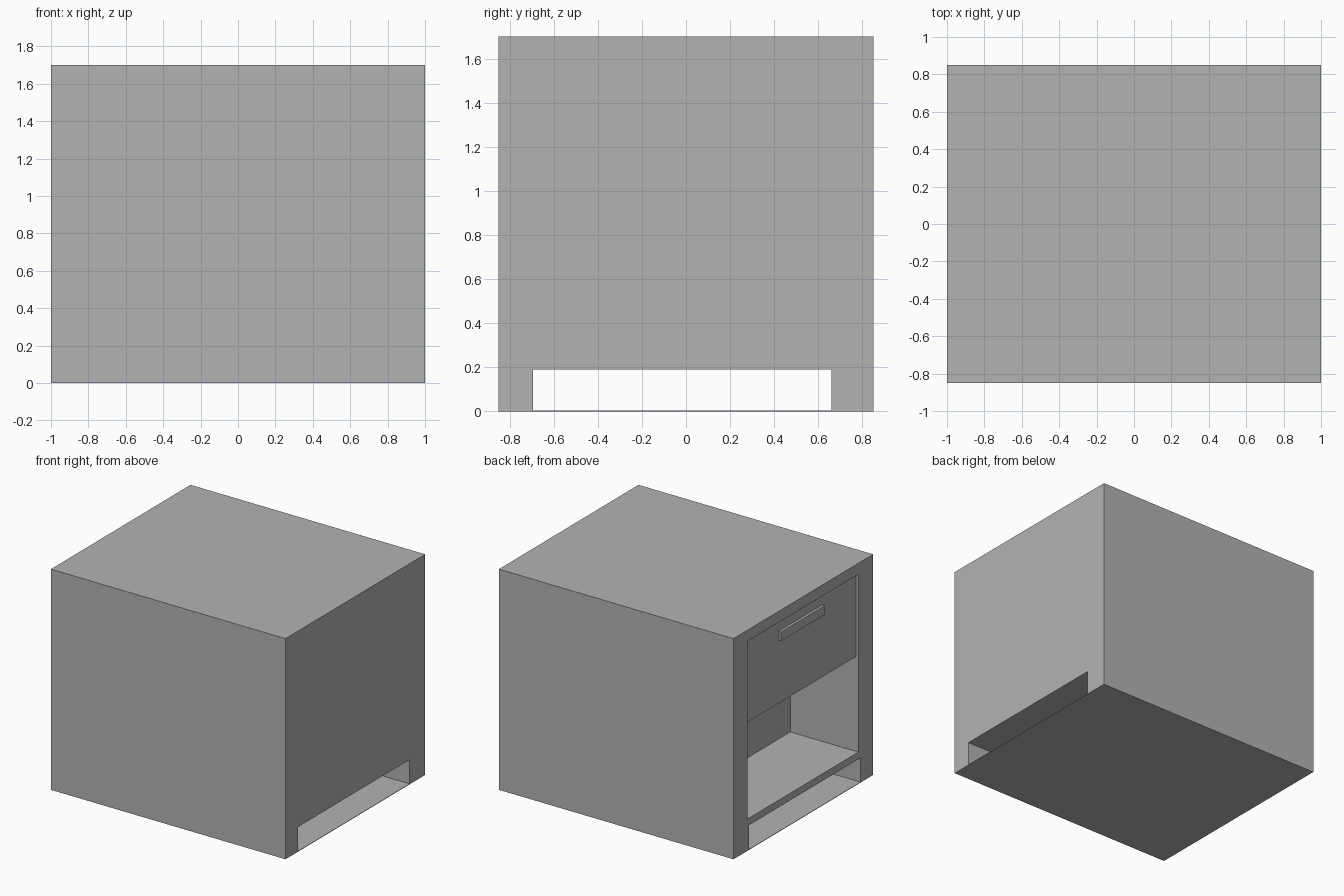
import bpy

default = bpy.data.objects.get("Cube")
if default:
    bpy.data.objects.remove(default, do_unlink=True)

grey = bpy.data.materials.new("plain grey")
grey.use_nodes = True
grey.diffuse_color = (0.45, 0.45, 0.45, 1)
grey.node_tree.nodes["Principled BSDF"].inputs["Base Color"].default_value = (0.45, 0.45, 0.45, 1)


def box(name, x, y, z):
    """Box spanning the given (min, max) ranges."""
    spans = (x, y, z)
    bpy.ops.mesh.primitive_cube_add(size=1, location=[(a + b) / 2 for a, b in spans])
    ob = bpy.context.object
    ob.name = name
    ob.scale = [b - a for a, b in spans]
    bpy.ops.object.transform_apply(location=False, rotation=False, scale=True)
    ob.data.materials.append(grey)
    return ob


def cut(target, x, y, z):
    """Carve a box-shaped hole out of the target."""
    cutter = box("cutter", x, y, z)
    cutter.hide_render = True
    mod = target.modifiers.new("cut", 'BOOLEAN')
    mod.operation = 'DIFFERENCE'
    mod.solver = 'EXACT'
    mod.object = cutter
    bpy.context.view_layer.objects.active = target
    bpy.ops.object.modifier_apply(modifier=mod.name)
    bpy.data.objects.remove(cutter, do_unlink=True)


# Cabinet body with a thin base sheet
cabinet = box("cabinet_body", (-1, 1), (-0.85, 0.85), (0, 1.7))
# Toe space running right through under the shelf
cut(cabinet, (-1.1, 1.1), (-0.695, 0.66), (0.004, 0.19))
# Open compartment holding the drawer and the shelf niche
cut(cabinet, (-1.1, -0.42), (-0.67, 0.68), (0.245, 1.615))

# Drawer set slightly back from the frame, with a flat bar handle
box("drawer", (-0.98, -0.42), (-0.67, 0.68), (0.975, 1.615))
box("drawer_handle", (-1.0, -0.98), (-0.26, 0.27), (1.46, 1.53))
